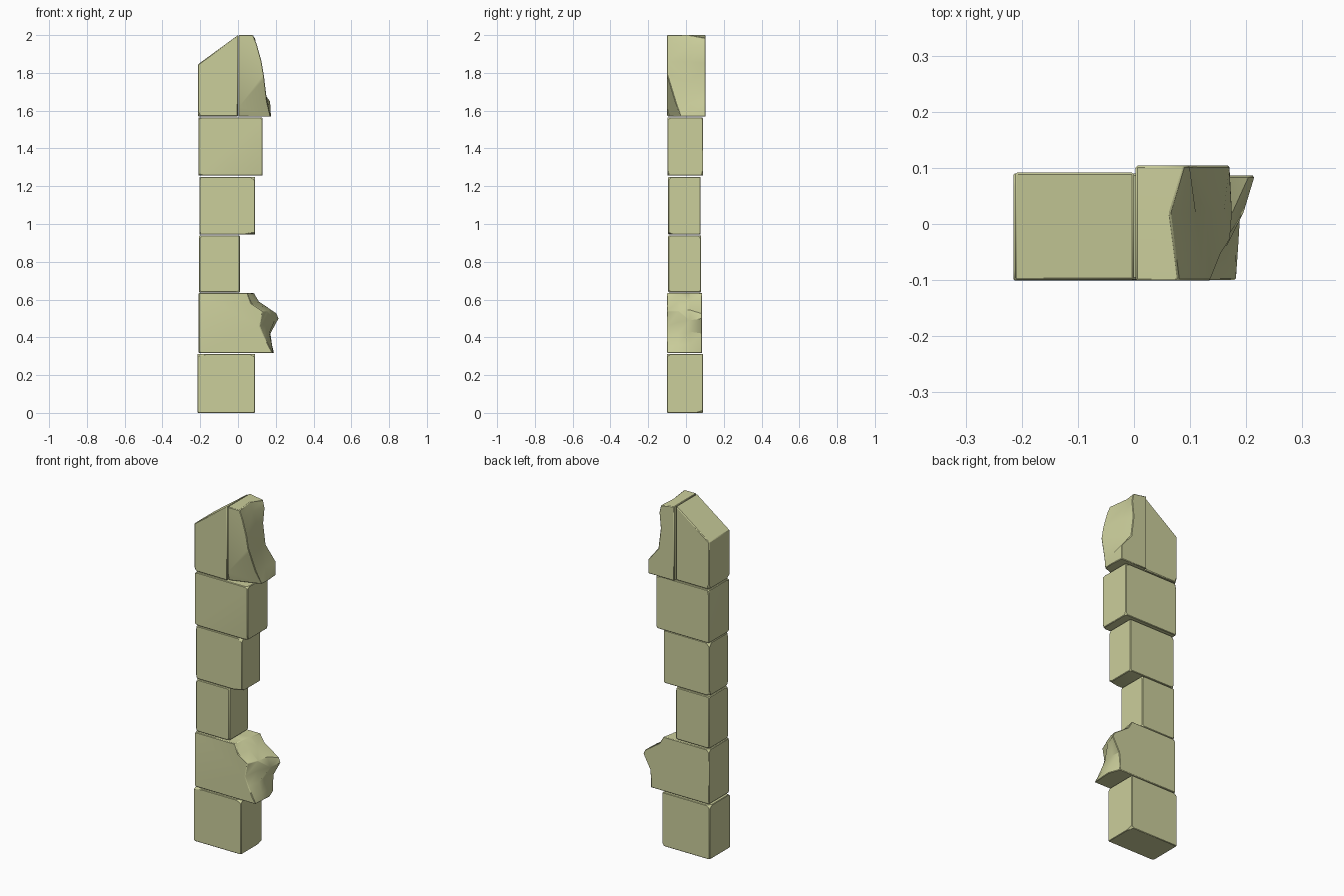
import bpy, bmesh, random
from mathutils import Vector

random.seed(4)
cube = bpy.data.objects.get("Cube")
if cube:
    bpy.data.objects.remove(cube, do_unlink=True)

COLOUR = (0.60, 0.62, 0.33, 1)
stone = bpy.data.materials.new("pale_sandstone")
stone.use_nodes = True
stone.diffuse_color = COLOUR
stone.node_tree.nodes["Principled BSDF"].inputs["Base Color"].default_value = COLOUR


def cut(bm, point, normal):
    """Slice off everything in front of a plane and close the hole."""
    geom = bm.verts[:] + bm.edges[:] + bm.faces[:]
    bmesh.ops.bisect_plane(bm, geom=geom, plane_co=point, plane_no=normal, clear_outer=True)
    bmesh.ops.holes_fill(bm, edges=[e for e in bm.edges if e.is_boundary])


def loft(sections):
    """Join x-z outlines, each at its own y, into a closed solid."""
    bm = bmesh.new()
    rings = [[bm.verts.new((x, y, z)) for x, z in outline] for y, outline in sections]
    for a, b in zip(rings, rings[1:]):
        for i in range(len(a)):
            j = (i + 1) % len(a)
            bm.faces.new((a[i], a[j], b[j], b[i]))
    bm.faces.new(rings[0])
    bm.faces.new(rings[-1])
    bmesh.ops.recalc_face_normals(bm, faces=bm.faces)
    return bm


def chip(bm, corners):
    """Knock small uneven flakes off corners given as (point, outward signs)."""
    for point, signs in corners:
        n = Vector([s * random.uniform(0.15, 1) for s in signs]).normalized()
        cut(bm, Vector(point) - n * random.uniform(0.003, 0.011), n)


def finish(bm, name, bevel=0.004, angle=0.7):
    bmesh.ops.recalc_face_normals(bm, faces=bm.faces)
    mesh = bpy.data.meshes.new(name)
    bm.to_mesh(mesh)
    bm.free()
    mesh.materials.append(stone)
    ob = bpy.data.objects.new(name, mesh)
    bpy.context.collection.objects.link(ob)
    mod = ob.modifiers.new("worn_edges", "BEVEL")
    mod.width = bevel
    mod.segments = 1
    mod.limit_method = "ANGLE"
    mod.angle_limit = angle
    bpy.ops.object.select_all(action="DESELECT")
    ob.select_set(True)
    bpy.context.view_layer.objects.active = ob
    bpy.ops.object.shade_smooth_by_angle(angle=0.5)


def corners_of(xs, ys, zs):
    return [((x, y, z), (sx, sy, sz))
            for x, sx in xs for y, sy in zip(ys, (-1, 1)) for z, sz in zs]


# Plain squared blocks: x range, y range, z range
blocks = {
    "base_block": ((-0.215, 0.09), (-0.101, 0.09), (0, 0.312)),
    "narrow_block": ((-0.206, 0.01), (-0.094, 0.08), (0.638, 0.94)),
    "middle_block": ((-0.205, 0.09), (-0.094, 0.078), (0.944, 1.25)),
    "upper_block": ((-0.21, 0.13), (-0.099, 0.09), (1.256, 1.564)),
}
for name, ((x0, x1), ys, (z0, z1)) in blocks.items():
    outline = [(x0, z0), (x1, z0), (x1, z1), (x0, z1)]
    bm = loft([(y, outline) for y in ys])
    chip(bm, corners_of(((x0, -1), (x1, 1)), ys, ((z0, -1), (z1, 1))))
    finish(bm, name)

# Block with a jagged broken end, each section a different break line
breaks = [
    (-0.1, [(0.183, 0.318), (0.165, 0.35), (0.135, 0.41), (0.115, 0.46),
            (0.13, 0.54), (0.07, 0.58), (0.05, 0.634)]),
    (-0.04, [(0.186, 0.318), (0.18, 0.36), (0.165, 0.42), (0.15, 0.48),
             (0.155, 0.54), (0.10, 0.59), (0.055, 0.634)]),
    (0.02, [(0.19, 0.318), (0.18, 0.36), (0.165, 0.43), (0.195, 0.49),
            (0.175, 0.545), (0.11, 0.59), (0.07, 0.634)]),
    (0.086, [(0.165, 0.318), (0.165, 0.36), (0.172, 0.42), (0.215, 0.50),
             (0.205, 0.525), (0.11, 0.59), (0.085, 0.634)]),
]
bm = loft([(y, [(-0.208, 0.318)] + line + [(-0.208, 0.634)]) for y, line in breaks])
chip(bm, corners_of(((-0.208, -1),), (-0.1, 0.086), ((0.318, -1), (0.634, 1))))
finish(bm, "broken_block", 0.003, 0.9)

# Sloped half of the capping
slope = [(-0.212, 1.57), (0, 1.57), (0, 2.0), (-0.212, 1.845)]
bm = loft([(-0.1, slope), (0.092, slope)])
chip(bm, corners_of(((-0.212, -1),), (-0.1, 0.092), ((1.57, -1),)))
finish(bm, "sloped_cap")

# Broken half of the capping, flaring into a foot at the back
sides = [
    (-0.101, [(0.165, 1.568), (0.15, 1.65), (0.14, 1.77), (0.125, 1.86), (0.10, 1.95), (0.08, 2)]),
    (0.02, [(0.175, 1.568), (0.16, 1.64), (0.13, 1.75), (0.11, 1.86), (0.08, 1.95), (0.065, 2)]),
    (0.104, [(0.17, 1.568), (0.17, 1.65), (0.105, 1.73), (0.09, 1.85), (0.10, 1.94), (0.09, 1.985)]),
]
bm = loft([(y, [(0.003, 1.568)] + line + [(0.003, 2.0)]) for y, line in sides])
cut(bm, Vector((0, -0.1, 1.61)), Vector((0.33, -0.94, -0.25)))
finish(bm, "broken_cap", 0.003, 0.9)
